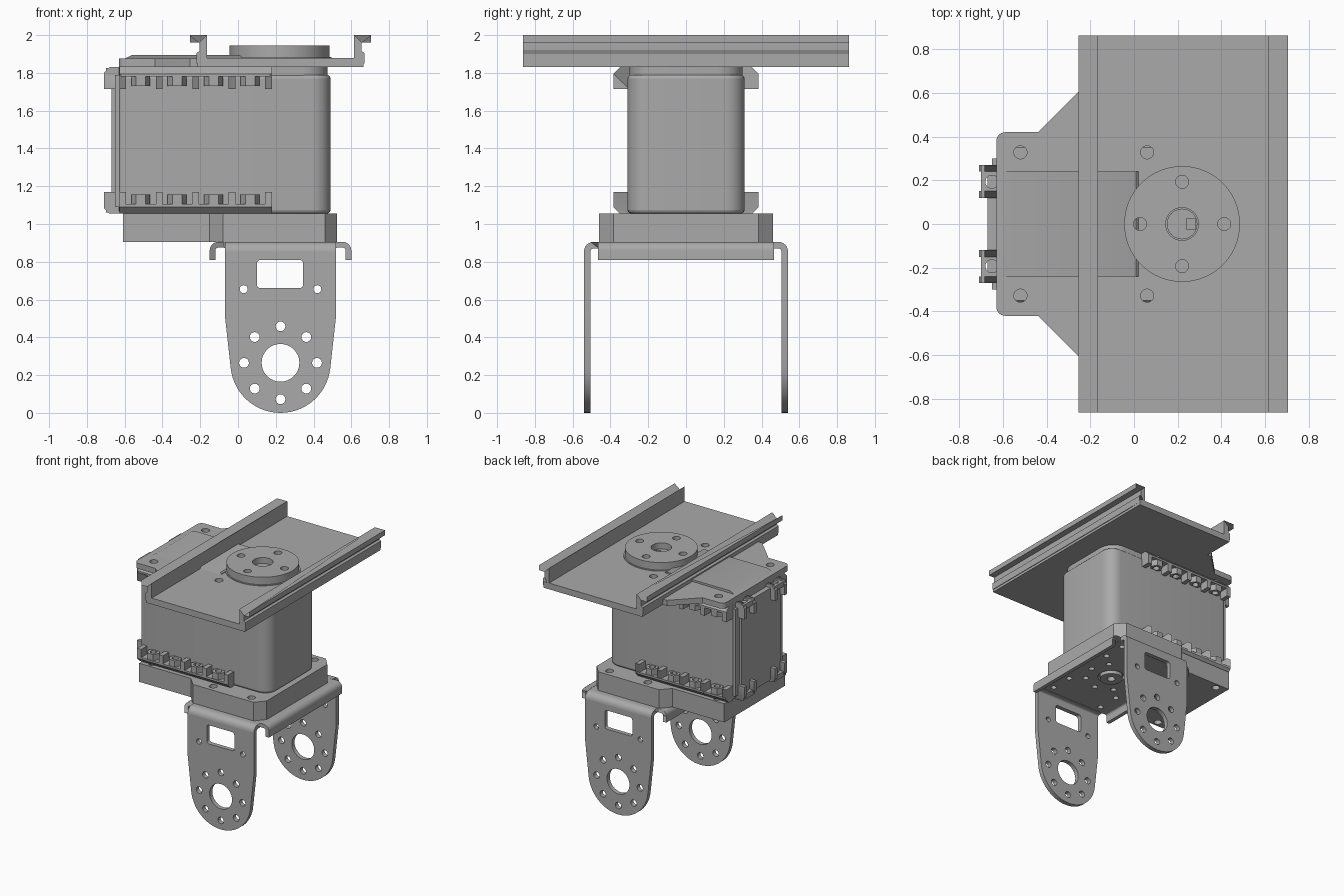
import bpy, bmesh, math
from mathutils import Matrix, Vector
from mathutils.geometry import interpolate_bezier

if "Cube" in bpy.data.objects:
    bpy.data.objects.remove(bpy.data.objects["Cube"])

grey = bpy.data.materials.new("plain_grey")
grey.use_nodes = True
grey.diffuse_color = (0.4, 0.4, 0.4, 1)
grey.node_tree.nodes["Principled BSDF"].inputs["Base Color"].default_value = (0.4, 0.4, 0.4, 1)

CX = 0.225            # shared axis of horn, channel and bracket
MID = 1.4425          # mid height of the motor case
AXES = {
    "Z": Matrix.Identity(4),
    "Y": Matrix(((1, 0, 0, 0), (0, 0, 1, 0), (0, 1, 0, 0), (0, 0, 0, 1))),
    "X": Matrix(((0, 0, 1, 0), (1, 0, 0, 0), (0, 1, 0, 0), (0, 0, 0, 1))),
}


def circle(u, v, r, n=24):
    return [(u + r * math.cos(math.tau * i / n), v + r * math.sin(math.tau * i / n)) for i in range(n)]


def ring(u, v, radius, r, n):
    return [circle(*p, r, 16) for p in circle(u, v, radius, n)]


def rect(u0, v0, u1, v1):
    return [(u0, v0), (u1, v0), (u1, v1), (u0, v1)]


def fillet(points, radii):
    """Round the corners of an outline; radii is one number or one per corner."""
    if not isinstance(radii, list):
        radii = [radii] * len(points)
    out = []
    for i, r in enumerate(radii):
        p = Vector(points[i])
        if r == 0:
            out.append(p)
            continue
        a = p + (Vector(points[i - 1]) - p).normalized() * r
        b = p + (Vector(points[(i + 1) % len(points)]) - p).normalized() * r
        out += interpolate_bezier(a, a.lerp(p, 0.55), b.lerp(p, 0.55), b, 8)
    return [(p[0], p[1]) for p in out]


def mirrored(half):
    """Complete an outline from its positive second-coordinate half."""
    return half + [(u, -v) for u, v in reversed(half)]


def slab(name, loops, lo, hi, axis="Z", bevel=0):
    """Extrude an outline (first loop) with holes (other loops) along an axis."""
    curve = bpy.data.curves.new(name, "CURVE")
    curve.dimensions, curve.fill_mode = "2D", "BOTH"
    curve.extrude = (hi - lo) / 2
    for loop in loops:
        spline = curve.splines.new("POLY")
        spline.points.add(len(loop) - 1)
        for point, co in zip(spline.points, loop):
            point.co = (*co, 0, 1)
        spline.use_cyclic_u = True
    ob = bpy.data.objects.new(name, curve)
    bpy.context.collection.objects.link(ob)
    bpy.ops.object.select_all(action="DESELECT")
    ob.select_set(True)
    bpy.context.view_layer.objects.active = ob
    bpy.ops.object.convert(target="MESH")
    ob = bpy.context.object
    bm = bmesh.new()
    bm.from_mesh(ob.data)
    bmesh.ops.remove_doubles(bm, verts=bm.verts, dist=1e-5)
    bm.transform(AXES[axis] @ Matrix.Translation((0, 0, (lo + hi) / 2)))
    if len(loops) == 1:
        bmesh.ops.dissolve_limit(bm, angle_limit=0.01, verts=bm.verts, edges=bm.edges)
    bmesh.ops.recalc_face_normals(bm, faces=bm.faces)
    bm.to_mesh(ob.data)
    bm.free()
    ob.data.materials.clear()
    ob.data.materials.append(grey)
    if bevel:
        mod = ob.modifiers.new("edge_round", "BEVEL")
        mod.width, mod.segments, mod.limit_method, mod.angle_limit = bevel, 3, "ANGLE", 1.0
    bpy.ops.object.shade_smooth_by_angle(angle=math.radians(30))
    return ob


def bend(inner, outer, top, drop, t, r, side, centre):
    """Sheet-metal lip: flat, rounded over, then down."""
    def arc(radius):
        c = outer - r
        return [(c + radius * math.sin(a * math.pi / 12), top - r + radius * math.cos(a * math.pi / 12))
                for a in range(7)]
    pts = [(inner, top)] + arc(r) + [(outer, drop), (outer - t, drop)]
    pts += arc(r - t)[::-1] + [(inner, top - t)]
    return [(centre + side * u, v) for u, v in pts]


# U bracket: two arms, folded edges and a perforated top plate
tongue = [(CX + 0.265 * math.cos(math.radians(a)), 0.265 + 0.265 * math.sin(math.radians(a)))
          for a in [186 + 168 * i / 28 for i in range(29)]]
arm = tongue + [(0.52, 0.52), (0.52, 0.855), (-0.07, 0.855), (-0.07, 0.52)]
arm_holes = [circle(CX, 0.265, 0.1, 32), fillet(rect(0.1, 0.66, 0.345, 0.81), 0.02),
             circle(0.03, 0.655, 0.021), circle(0.42, 0.655, 0.021)]
arm_holes += ring(CX, 0.265, 0.193, 0.026, 8)
for side, tag in ((-1, "front"), (1, "back")):
    slab(f"bracket_arm_{tag}", [arm] + arm_holes, *sorted((side * 0.505, side * 0.54)), "Y")
    slab(f"bracket_fold_{tag}", [bend(0.46, 0.54, 0.905, 0.855, 0.035, 0.05, side, 0)], -0.07, 0.52, "X")
for side, tag in ((-1, "right"), (1, "left")):
    slab(f"bracket_lip_{tag}", [bend(0.3, 0.375, 0.905, 0.81, 0.03, 0.045, side, CX)], -0.465, 0.465, "Y")
corners = [circle(CX + sx * 0.23, sy * k, 0.022, 16) for sx in (-1, 1) for sy in (-1, 1) for k in (0.22, 0.4)]
slab("bracket_plate", [rect(-0.075, -0.463, 0.525, 0.463), circle(CX, 0, 0.1)] + ring(CX, 0, 0.193, 0.022, 8) + corners,
     0.873, 0.904)
slab("idler_cap", [circle(CX, 0, 0.085), circle(CX, 0, 0.03)], 0.855, 0.91)

# Lower mount block
block = mirrored([(-0.61, 0.385), (-0.15, 0.385), (-0.08, 0.46), (0.46, 0.46), (0.525, 0.385)])
block_holes = [circle(x, s * y, 0.03, 16) for s in (-1, 1) for x, y in ((-0.52, 0.34), (0.06, 0.4), (0.4, 0.4))]
slab("lower_mount", [block] + block_holes, 0.905, 1.055)

# Motor case with end cover
slab("motor_case", [fillet(rect(-0.63, -0.31, 0.49, 0.31), [0.02, 0.1, 0.1, 0.02])], 1.055, 1.79, bevel=0.02)
slab("case_top", [fillet(rect(-0.63, -0.3, 0.475, 0.3), [0.02, 0.13, 0.13, 0.02])], 1.78, 1.835)
slab("end_cover", [rect(-0.67, -0.25, -0.62, 0.25)], 1.07, 1.81)
for side in (-1, 1):
    slab("end_column", [rect(*((-0.65, 0.24, -0.6, 0.3) if side > 0 else (-0.65, -0.3, -0.6, -0.24)))], 1.09, 1.79)


def level(z, top):
    return 2 * MID - z if top else z


# Fastener rows along both sides and at the end, top and bottom
rib_shape = [(0.3, 1.055), (0.35, 1.055), (0.385, 1.09), (0.385, 1.17), (0.3, 1.17)]
floor_shape = [(0.3, 1.055), (0.35, 1.055), (0.385, 1.09), (0.385, 1.105), (0.3, 1.105)]
end_shape = [(-0.62, 1.055), (-0.68, 1.055), (-0.71, 1.085), (-0.71, 1.17), (-0.62, 1.17)]
for top in (False, True):
    row = "upper" if top else "lower"
    for side in (-1, 1):
        rib = [(side * y, level(z, top)) for y, z in rib_shape]
        shelf = [(side * y, level(z, top)) for y, z in floor_shape]
        slab(f"{row}_shelf", [shelf], -0.62, 0.17, "X")
        for i in range(5):
            x = -0.61 + 0.193 * i
            slab(f"{row}_rib", [rib], x - 0.018, x + 0.018, "X")
        for i in range(4):
            lo, hi = sorted((level(1.1, top), level(1.155, top)))
            x = -0.515 + 0.193 * i
            slab(f"{row}_nut", [circle(x, side * 0.337, 0.05, 6), circle(x, side * 0.337, 0.025, 12)], lo, hi)
        # End tabs: solid sides joined by a drilled cap
        tab = [(x, level(z, top)) for x, z in end_shape]
        for y in (0.135, 0.255):
            slab(f"{row}_end_tab_wall", [tab], *sorted((side * (y - 0.015), side * (y + 0.015))), "Y")
        lo, hi = sorted((level(1.06, top), level(1.1, top)))
        slab(f"{row}_end_tab", [rect(-0.7, *sorted((side * 0.12, side * 0.27))[:1], -0.62,
                                     max(side * 0.12, side * 0.27)), circle(-0.65, side * 0.193, 0.03)], lo, hi)

# Top plate that grips the case and carries the channel
wing = fillet(mirrored([(-0.63, 0.42), (-0.44, 0.42), (-0.255, 0.605), (-0.2, 0.605)]),
              [0.04, 0, 0, 0, 0, 0, 0, 0.04])
slab("mount_plate", [wing] + [circle(-0.52, s * 0.328, 0.03) for s in (-1, 1)], 1.831, 1.876)
slab("gear_lid", [[(-0.62, 1.83), (-0.6, 1.875), (-0.56, 1.895), (0.01, 1.895), (0.02, 1.885), (0.02, 1.83)]],
     -0.24, 0.24, "Y")

# Channel: drilled floor and two flanged rails
slab("channel_floor", [rect(-0.215, -0.862, 0.665, 0.862)] +
     [circle(0.06, s * 0.328, 0.03) for s in (-1, 1)], 1.83, 1.88)
rail = [(0.39, 1.85), (0.445, 1.85), (0.445, 1.905), (0.43, 1.915), (0.43, 1.96), (0.48, 1.96), (0.48, 2), (0.39, 2)]
for side, tag in ((-1, "right"), (1, "left")):
    slab(f"channel_rail_{tag}", [[(CX + side * u, v) for u, v in rail]], -0.862, 0.862, "Y")

# Output horn
slab("horn", [circle(0.22, 0, 0.265, 64), circle(0.22, 0, 0.075, 32)] + ring(0.22, 0, 0.193, 0.03, 4), 1.86, 1.945)
slab("horn_collar", [circle(0.22, 0, 0.275, 64)], 1.83, 1.885)
slab("horn_screw", [circle(0.22, 0, 0.07, 24), rect(0.24, -0.025, 0.28, 0.025)], 1.88, 1.9)
